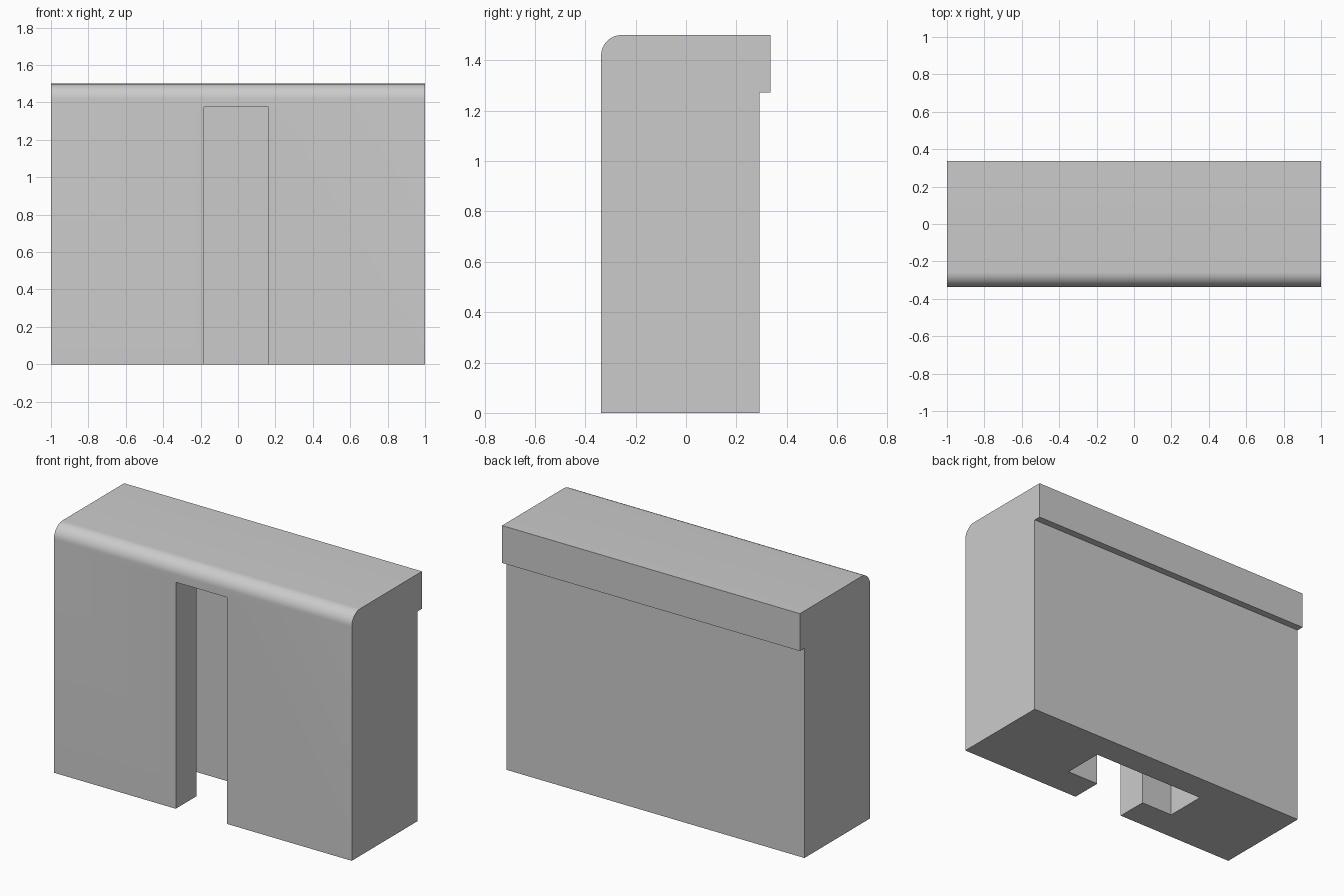
import bpy
import bmesh
from math import radians, sin, cos

if "Cube" in bpy.data.objects:
    bpy.data.objects.remove(bpy.data.objects["Cube"], do_unlink=True)

grey = bpy.data.materials.new("light_grey")
grey.use_nodes = True
colour = (0.6, 0.6, 0.6, 1)
grey.diffuse_color = colour
grey.node_tree.nodes["Principled BSDF"].inputs["Base Color"].default_value = colour


def prism(name, outline, offset):
    """Extrude a closed outline of 3D points along offset."""
    bm = bmesh.new()
    face = bm.faces.new([bm.verts.new(p) for p in outline])
    side = bmesh.ops.extrude_face_region(bm, geom=[face])["geom"]
    bmesh.ops.translate(bm, vec=offset,
                        verts=[g for g in side if isinstance(g, bmesh.types.BMVert)])
    bmesh.ops.recalc_face_normals(bm, faces=bm.faces)
    mesh = bpy.data.meshes.new(name)
    bm.to_mesh(mesh)
    bm.free()
    mesh.materials.append(grey)
    obj = bpy.data.objects.new(name, mesh)
    bpy.context.collection.objects.link(obj)
    return obj


# Side profile: rounded front top edge, overhanging lip at the back
FRONT, BODY_BACK, LIP_BACK = -0.337, 0.292, 0.336
HEIGHT, LIP_Z, RADIUS, STEPS = 1.5, 1.273, 0.08, 12
profile = [(FRONT, 0), (BODY_BACK, 0), (BODY_BACK, LIP_Z),
           (LIP_BACK, LIP_Z), (LIP_BACK, HEIGHT)]
for i in range(STEPS + 1):
    a = radians(90 + 90 * i / STEPS)
    profile.append((FRONT + RADIUS * (1 + cos(a)), HEIGHT - RADIUS * (1 - sin(a))))
block = prism("slotted_block", [(-1, y, z) for y, z in profile], (2, 0, 0))

# T-shaped slot, open at the front and the bottom
MID, NECK, WIDE = -0.01, 0.172, 0.39
NECK_BACK, SLOT_BACK, SLOT_TOP = -0.14, 0.12, 1.375
half = [(NECK, FRONT - 0.1), (NECK, NECK_BACK), (WIDE, NECK_BACK), (WIDE, SLOT_BACK)]
plan = half + [(-x, y) for x, y in reversed(half)]
cutter = prism("slot_cutter", [(MID + x, y, -0.1) for x, y in plan],
               (0, 0, SLOT_TOP + 0.1))
cutter.hide_render = True

cut = block.modifiers.new("slot", 'BOOLEAN')
cut.operation = 'DIFFERENCE'
cut.solver = 'EXACT'
cut.object = cutter
bpy.ops.object.select_all(action='DESELECT')
bpy.context.view_layer.objects.active = block
block.select_set(True)
bpy.ops.object.modifier_apply(modifier=cut.name)
bpy.data.objects.remove(cutter, do_unlink=True)

# Smooth the rounded edge, keep the corners sharp
bpy.ops.object.shade_smooth_by_angle(angle=radians(30))
